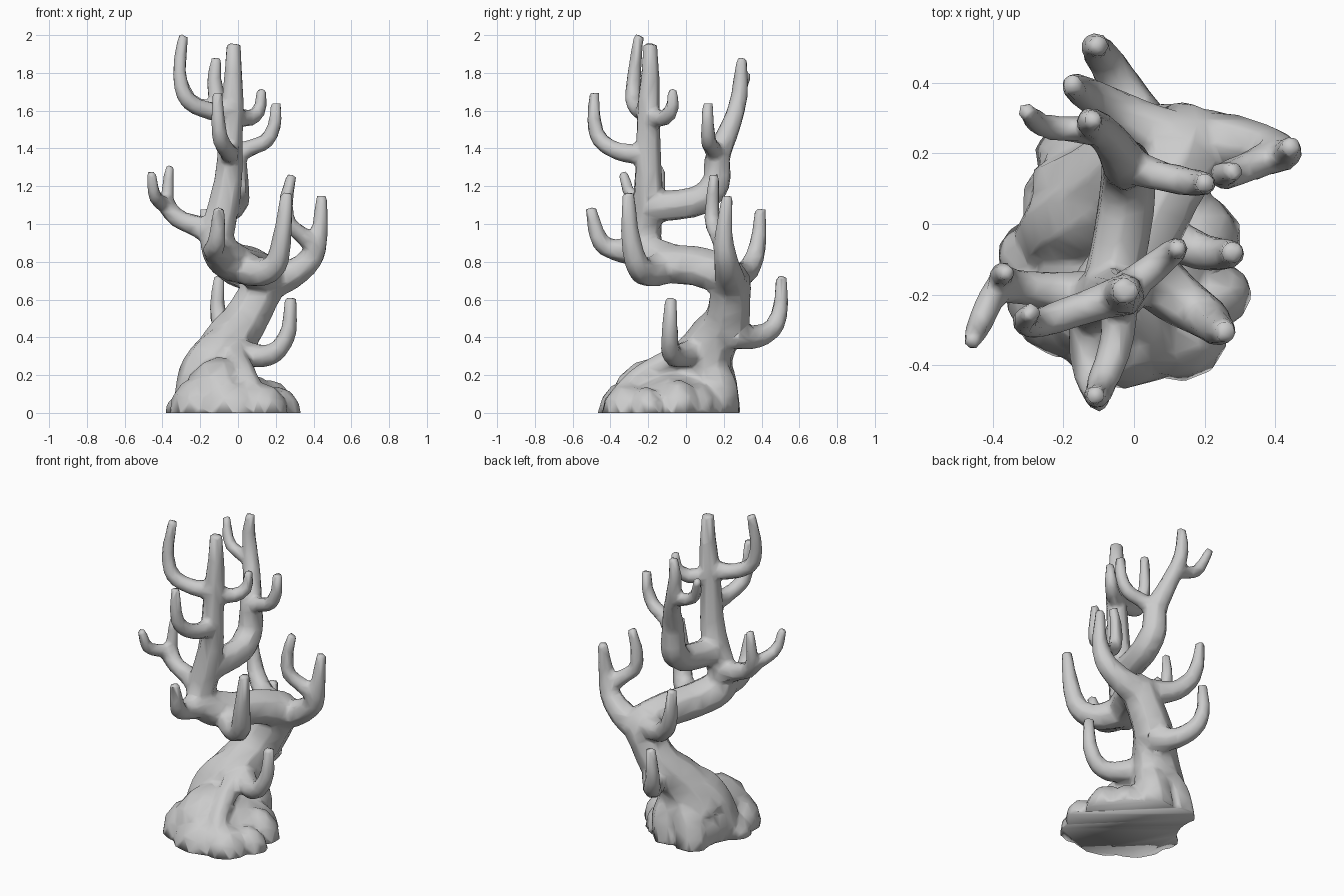
import bpy, bmesh, math
from mathutils import Vector, Matrix

bm = bmesh.new()


def spline(p, n=4):
    """Catmull-Rom resample of (x, y, z, r) points."""
    p = [Vector(q) for q in p]
    e = [2 * p[0] - p[1]] + p + [2 * p[-1] - p[-2]]
    out = []
    for i in range(1, len(e) - 2):
        a, b, c, d = e[i - 1:i + 3]
        for k in range(n):
            t = k / n
            out.append(0.5 * (2 * b + (c - a) * t + (2 * a - 5 * b + 4 * c - d) * t * t
                              + (3 * b - a - 3 * c + d) * t ** 3))
    return out + [p[-1]]


def limb(*pts, sides=7):
    """Closed tapered tube through the points."""
    s = spline(pts)
    rings, nrm = [], None
    for i, q in enumerate(s):
        d = (s[min(i + 1, len(s) - 1)].xyz - s[max(i - 1, 0)].xyz).normalized()
        nrm = d.orthogonal() if nrm is None else nrm - d * nrm.dot(d)
        nrm.normalize()
        side = d.cross(nrm)
        rings.append([bm.verts.new(q.xyz + 1.09 * q.w * (nrm * math.cos(a) + side * math.sin(a)))
                      for a in (2 * math.pi * k / sides for k in range(sides))])
    for a, b in zip(rings, rings[1:]):
        for k in range(sides):
            j = (k + 1) % sides
            bm.faces.new((a[k], a[j], b[j], b[k]))
    bm.faces.new(rings[0][::-1])
    bm.faces.new(rings[-1])


def lobe(x, y, z, rx, ry, rz, turn=0):
    """Rounded rock lump."""
    bmesh.ops.create_icosphere(bm, subdivisions=2, radius=1, matrix=Matrix.Translation((x, y, z))
                               @ Matrix.Rotation(turn, 4, 'Z') @ Matrix.Diagonal((rx, ry, rz, 1)))


# rocky base
lobe(-0.03, -0.09, 0.0, 0.30, 0.34, 0.22)
lobe(-0.10, -0.14, 0.08, 0.19, 0.26, 0.22)
lobe(-0.19, 0.06, 0.10, 0.13, 0.14, 0.16)
for x, y, rx, ry, h, turn in [(-0.22, -0.22, .14, .17, .20, .5), (-0.03, -0.32, .19, .15, .18, 0),
                              (0.13, -0.31, .14, .14, .17, .7), (0.21, -0.21, .13, .10, .15, .3),
                              (0.16, -0.04, .15, .13, .19, 0), (0.08, 0.05, .15, .12, .18, .4),
                              (-0.29, -0.09, .10, .10, .12, 0)]:
    lobe(x, y, -0.01, rx, ry, h, turn)

# roots
limb((0.0, 0.17, 0.42, .10), (-0.12, 0.05, 0.29, .13), (-0.20, 0.0, 0.20, .11), (-0.23, -0.06, 0.0, .11))
limb((0.02, 0.17, 0.42, .09), (-0.06, 0.14, 0.27, .10), (-0.15, 0.17, 0.14, .10), (-0.18, 0.19, -0.02, .10))
limb((0.03, 0.17, 0.40, .08), (0.0, 0.14, 0.26, .08), (0.0, 0.17, 0.13, .10), (-0.02, 0.18, -0.02, .10))
limb((0.0, 0.08, 0.34, .07), (0.0, -0.08, 0.28, .06), (0.05, -0.26, 0.18, .055), (0.10, -0.38, 0.04, .06))

# trunk and main bent limb
limb((-0.14, 0.05, 0.17, .17), (-0.06, 0.12, 0.35, .135), (0.03, 0.21, 0.48, .115), (0.11, 0.23, 0.62, .105),
     (0.15, 0.22, 0.71, .105), (0.08, 0.08, 0.77, .10), (0.00, -0.08, 0.79, .10), (-0.08, -0.20, 0.84, .10),
     (-0.11, -0.22, 0.93, .085), (-0.08, -0.205, 1.08, .08), (-0.05, -0.20, 1.25, .07),
     (-0.04, -0.20, 1.45, .062), (-0.03, -0.20, 1.62, .058), (-0.025, -0.19, 1.80, .046), (-0.025, -0.19, 1.955, .036))

# low branches
limb((-0.02, 0.06, 0.33, .07), (0.11, -0.04, 0.30, .06), (0.20, -0.08, 0.325, .05),
     (0.265, -0.085, 0.43, .042), (0.28, -0.08, 0.61, .03))
limb((0.05, 0.24, 0.42, .08), (-0.02, 0.36, 0.40, .06), (-0.08, 0.46, 0.45, .05),
     (-0.11, 0.50, 0.56, .04), (-0.10, 0.505, 0.725, .028))

# middle branches, right and back
limb((0.14, 0.24, 0.68, .09), (0.28, 0.23, 0.73, .075), (0.39, 0.21, 0.82, .06),
     (0.43, 0.20, 0.95, .045), (0.445, 0.22, 1.15, .028))
limb((0.41, 0.20, 0.88, .05), (0.33, 0.165, 0.95, .042), (0.265, 0.14, 1.01, .04),
     (0.255, 0.14, 1.12, .036), (0.285, 0.15, 1.26, .026))
limb((0.12, 0.23, 0.72, .08), (-0.03, 0.31, 0.74, .06), (-0.12, 0.36, 0.82, .05),
     (-0.16, 0.385, 0.93, .04), (-0.175, 0.395, 1.08, .028))

# middle branches, front and left
limb((0.0, -0.10, 0.78, .09), (0.11, -0.20, 0.745, .075), (0.20, -0.26, 0.79, .06),
     (0.235, -0.295, 0.94, .048), (0.26, -0.305, 1.165, .03))
limb((-0.10, -0.24, 0.86, .085), (-0.125, -0.38, 0.865, .055), (-0.11, -0.46, 0.92, .045),
     (-0.10, -0.505, 1.085, .028))
limb((-0.10, -0.21, 0.94, .08), (-0.22, -0.19, 0.99, .055), (-0.32, -0.18, 1.03, .047),
     (-0.39, -0.19, 1.10, .04), (-0.44, -0.29, 1.15, .034), (-0.46, -0.335, 1.275, .024))
limb((-0.32, -0.18, 1.03, .045), (-0.37, -0.15, 1.11, .036), (-0.37, -0.14, 1.20, .032), (-0.36, -0.14, 1.31, .023))

# upper rear limb and its fork
limb((-0.07, -0.20, 1.09, .08), (-0.04, -0.05, 1.10, .077), (-0.02, 0.08, 1.13, .077), (-0.02, 0.16, 1.22, .072),
     (-0.025, 0.17, 1.36, .064), (-0.06, 0.23, 1.50, .052), (-0.105, 0.275, 1.64, .045),
     (-0.125, 0.29, 1.76, .038), (-0.115, 0.295, 1.88, .026))
limb((-0.025, 0.17, 1.36, .055), (0.06, 0.14, 1.40, .043), (0.15, 0.12, 1.44, .04),
     (0.195, 0.115, 1.53, .034), (0.20, 0.115, 1.64, .028))
limb((-0.09, 0.26, 1.60, .042), (-0.18, 0.27, 1.62, .036), (-0.26, 0.28, 1.67, .033), (-0.31, 0.325, 1.80, .024))

# top branches
limb((-0.03, -0.20, 1.60, .055), (-0.15, -0.24, 1.60, .046), (-0.27, -0.28, 1.66, .042),
     (-0.31, -0.275, 1.80, .035), (-0.29, -0.25, 2.0, .027))
limb((-0.03, -0.19, 1.57, .05), (0.06, -0.12, 1.56, .042), (0.115, -0.075, 1.61, .035), (0.125, -0.07, 1.715, .024))
limb((-0.04, -0.20, 1.37, .055), (-0.05, -0.34, 1.38, .046), (-0.09, -0.45, 1.44, .042),
     (-0.105, -0.485, 1.54, .036), (-0.11, -0.485, 1.695, .026))

# fuse the limbs into one skin
bmesh.ops.recalc_face_normals(bm, faces=bm.faces)
me = bpy.data.meshes.new("branching_coral")
bm.to_mesh(me)
bm.free()
ob = bpy.data.objects.new("branching_coral", me)
bpy.context.collection.objects.link(ob)
m = ob.modifiers.new("fuse", 'REMESH')
m.mode, m.voxel_size = 'VOXEL', 0.014
m = ob.modifiers.new("soften", 'SMOOTH')
m.factor, m.iterations = 0.5, 4
m = ob.modifiers.new("simplify", 'DECIMATE')
m.ratio = 0.08
fused = bpy.data.meshes.new_from_object(ob.evaluated_get(bpy.context.evaluated_depsgraph_get()))
ob.modifiers.clear()

# flat underside
bm = bmesh.new()
bm.from_mesh(fused)
bmesh.ops.bisect_plane(bm, geom=bm.verts[:] + bm.edges[:] + bm.faces[:], dist=1e-5,
                       plane_co=(0, 0, 0), plane_no=(0, 0, 1), clear_inner=True)
bmesh.ops.holes_fill(bm, edges=[e for e in bm.edges if e.is_boundary], sides=0)
bmesh.ops.recalc_face_normals(bm, faces=bm.faces)
bm.to_mesh(fused)
bm.free()
ob.data = fused
bpy.context.view_layer.objects.active = ob
ob.select_set(True)
bpy.ops.object.shade_smooth()
